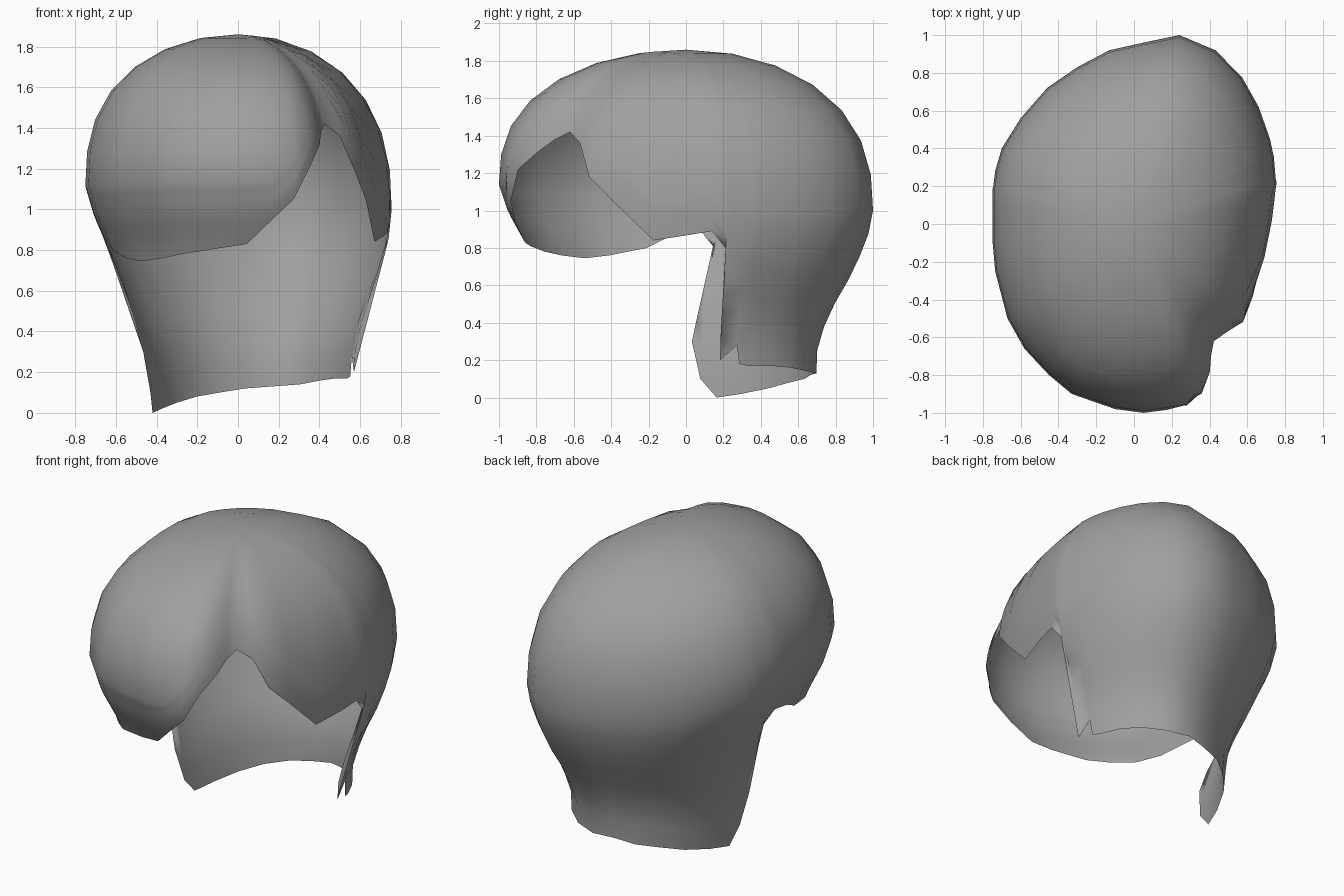
import bpy, bmesh, math

if "Cube" in bpy.data.objects:
    bpy.data.objects.remove(bpy.data.objects["Cube"])

TOP = 1.86          # crown height
UPPER, LOWER = 7, 7  # rings above and below the widest line

# Locks, counter-clockwise from the parting: widest x, widest y, hem height
LOCKS = [
    # right side and ear
    (.45, -.66, 1.42), (.52, -.59, 1.36), (.58, -.52, 1.18), (.63, -.38, 1.04),
    (.69, -.18, .84), (.73, .02, .87), (.745, .14, .89), (.755, .22, .80),
    # nape
    (.75, .24, .20), (.74, .36, .28), (.735, .38, .18), (.72, .45, .17),
    (.66, .62, .17), (.57, .78, .16), (.43, .92, .14), (.24, 1.0, .13),
    (.05, .96, .12), (-.13, .92, .10), (-.30, .83, .08), (-.46, .72, .05),
    (-.60, .56, .02), (-.70, .40, 0), (-.735, .28, .10), (-.745, .20, .30),
    # left side and ear
    (-.75, .18, .80), (-.75, .08, .90), (-.75, -.08, .87), (-.735, -.25, .80),
    # fringe
    (-.67, -.50, .76), (-.58, -.66, .745), (-.45, -.80, .76), (-.33, -.90, .78),
    (-.10, -.98, .81), (.05, -1.0, .83), (.17, -.985, .94), (.28, -.96, 1.05),
    (.36, -.90, 1.22), (.41, -.80, 1.32), (.425, -.73, 1.38),
]

# Taper below the widest line, by drop, for each direction
DROPS = (0, .15, .33, .52, .70, .95, 1.3)
TAPER = {
    "left": (1, .94, .83, .73, .66, .57, .57),
    "right": (1, .98, .92, .82, .77, .76, .76),
    "back": (1, .97, .89, .78, .70, .69, .69),
    "front": (1, .95, .85, .80, .80, .80, .80),
}
WIDEST = {"left": 1.12, "right": 1.0, "back": 1.0, "front": 1.14}


def weights(x, y):
    n = x * x + y * y
    return {"right" if x > 0 else "left": x * x / n,
            "back" if y > 0 else "front": y * y / n}


def taper(side, d):
    for i in range(len(DROPS) - 1):
        if d <= DROPS[i + 1]:
            f = (d - DROPS[i]) / (DROPS[i + 1] - DROPS[i])
            return TAPER[side][i] * (1 - f) + TAPER[side][i + 1] * f
    return TAPER[side][-1]


def surface_point(x, y, z):
    w = weights(x, y)
    zw = sum(WIDEST[k] * v for k, v in w.items())
    if z >= zw:  # rounded dome
        s = math.sqrt(max(0, 1 - ((z - zw) / (TOP - zw)) ** 2.5))
        return (x * s, y * s, z)
    d = zw - z
    s = sum(taper(k, d) * v for k, v in w.items())
    # left nape sweeps forward
    shift = .1 * w.get("left", 0) * min(1, max(0, (d - .45) / .3))
    return (x * s, y * s - shift, z)


def lock_heights(x, y, hem):
    zw = sum(WIDEST[k] * v for k, v in weights(x, y).items())
    mid = max(zw, hem + .2)
    up = [mid + (TOP - mid) * math.cos(math.pi / 2 * i / UPPER) for i in range(1, UPPER + 1)]
    return up + [mid + (hem - mid) * i / LOWER for i in range(1, LOWER + 1)]


# Hair shell, an open single sheet
bm = bmesh.new()
crown = bm.verts.new((0, 0, TOP))
cols = [[bm.verts.new(surface_point(x, y, z)) for z in lock_heights(x, y, h)]
        for x, y, h in LOCKS]
for a, b in zip(cols, cols[1:] + cols[:1]):
    bm.faces.new((crown, a[0], b[0]))
    for j in range(len(a) - 1):
        bm.faces.new((a[j], a[j + 1], b[j + 1], b[j]))
for f in bm.faces:
    f.smooth = True
mesh = bpy.data.meshes.new("hair")
bm.to_mesh(mesh)
bm.free()

grey = bpy.data.materials.new("hair grey")
grey.diffuse_color = (.35, .35, .35, 1)
grey.use_nodes = True
grey.node_tree.nodes["Principled BSDF"].inputs["Base Color"].default_value = grey.diffuse_color
mesh.materials.append(grey)
hair = bpy.data.objects.new("hair", mesh)
bpy.context.collection.objects.link(hair)
